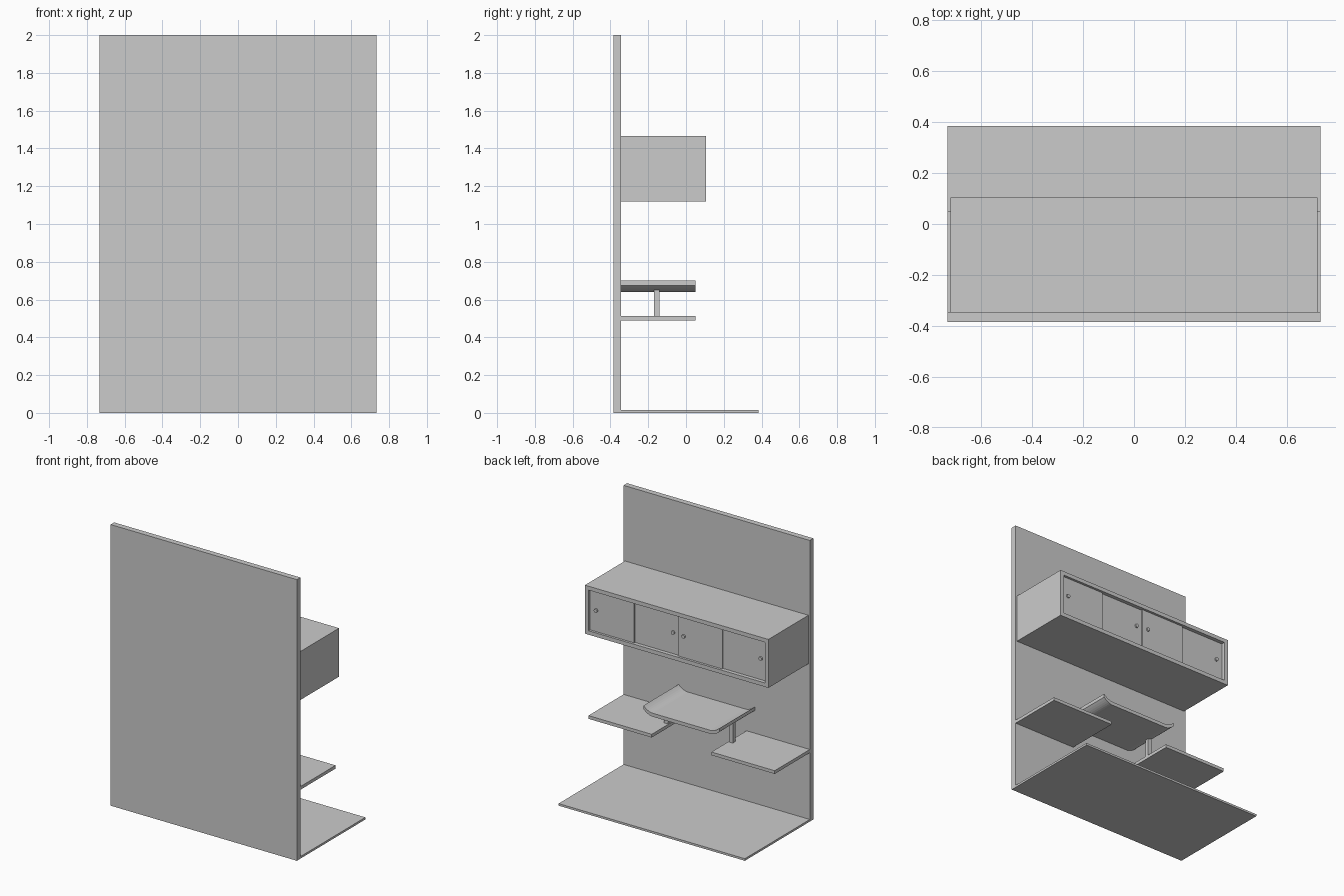
import bpy, bmesh, math

if "Cube" in bpy.data.objects:
    bpy.data.objects.remove(bpy.data.objects["Cube"])


def finish(name, bm):
    bmesh.ops.recalc_face_normals(bm, faces=bm.faces)
    mesh = bpy.data.meshes.new(name)
    bm.to_mesh(mesh)
    bm.free()
    obj = bpy.data.objects.new(name, mesh)
    bpy.context.collection.objects.link(obj)
    return obj


def box(name, x0, x1, y0, y1, z0, z1):
    bm = bmesh.new()
    bmesh.ops.create_cube(bm, size=1)
    for v in bm.verts:
        v.co = ((x0 + x1) / 2 + v.co.x * (x1 - x0),
                (y0 + y1) / 2 + v.co.y * (y1 - y0),
                (z0 + z1) / 2 + v.co.z * (z1 - z0))
    return finish(name, bm)


def extrude_profile(name, points, y0, y1):
    """Extrude a closed (x, z) outline along y."""
    bm = bmesh.new()
    face = bm.faces.new([bm.verts.new((x, y0, z)) for x, z in points])
    ext = bmesh.ops.extrude_face_region(bm, geom=[face])["geom"]
    verts = [g for g in ext if isinstance(g, bmesh.types.BMVert)]
    bmesh.ops.translate(bm, vec=(0, y1 - y0, 0), verts=verts)
    return finish(name, bm)


W = 0.733        # half width of the unit
WALL = -0.345    # face of the back panel

# Back panel and floor board
box("back_panel", -W, W, -0.385, WALL, 0, 2)
box("floor_board", -W, W, WALL, 0.385, 0, 0.015)

# Side shelves and the posts that carry the tray
for side, s in (("left", -1), ("right", 1)):
    xa, xb = sorted((s * 0.235, s * W))
    box(side + "_shelf", xa, xb, WALL, 0.05, 0.49, 0.513)
    box(side + "_post", s * 0.255 - 0.015, s * 0.255 + 0.015, -0.17, -0.14, 0.513, 0.65)

# Raised tray: a sheet whose two ends curl upward
half = [(0.225 + 0.075 * i / 6, 0.64 + 0.035 * (i / 6) ** 2) for i in range(7)]
lower = [(-x, z) for x, z in reversed(half)] + half
upper = [(x, z + 0.025) for x, z in reversed(lower)]
extrude_profile("raised_tray", lower + upper, WALL, 0.05)

# Wall cabinet: open-fronted case
CX, FRONT, Z0, Z1, T = 0.722, 0.105, 1.12, 1.465, 0.028
box("cabinet_top", -CX, CX, WALL, FRONT, Z1 - T, Z1)
box("cabinet_bottom", -CX, CX, WALL, FRONT, Z0, Z0 + T)
for side, s in (("left", -1), ("right", 1)):
    xa, xb = sorted((s * (CX - T), s * CX))
    box("cabinet_side_" + side, xa, xb, WALL, FRONT, Z0 + T, Z1 - T)

# Four sliding doors on two alternating tracks, each with a round knob
edges = [-0.694, -0.347, 0.0, 0.347, 0.694]
knobs = [-0.645, -0.045, 0.045, 0.645]
for i in range(4):
    y = 0.088 if i % 2 else 0.078
    box(f"sliding_door_{i + 1}", edges[i], edges[i + 1], y - 0.012, y, Z0 + T, Z1 - T)
    bpy.ops.mesh.primitive_cylinder_add(
        vertices=20, radius=0.013, depth=0.012,
        location=(knobs[i], y + 0.004, 1.30), rotation=(math.pi / 2, 0, 0))
    bpy.context.object.name = f"door_knob_{i + 1}"
    bpy.ops.object.shade_smooth_by_angle()
